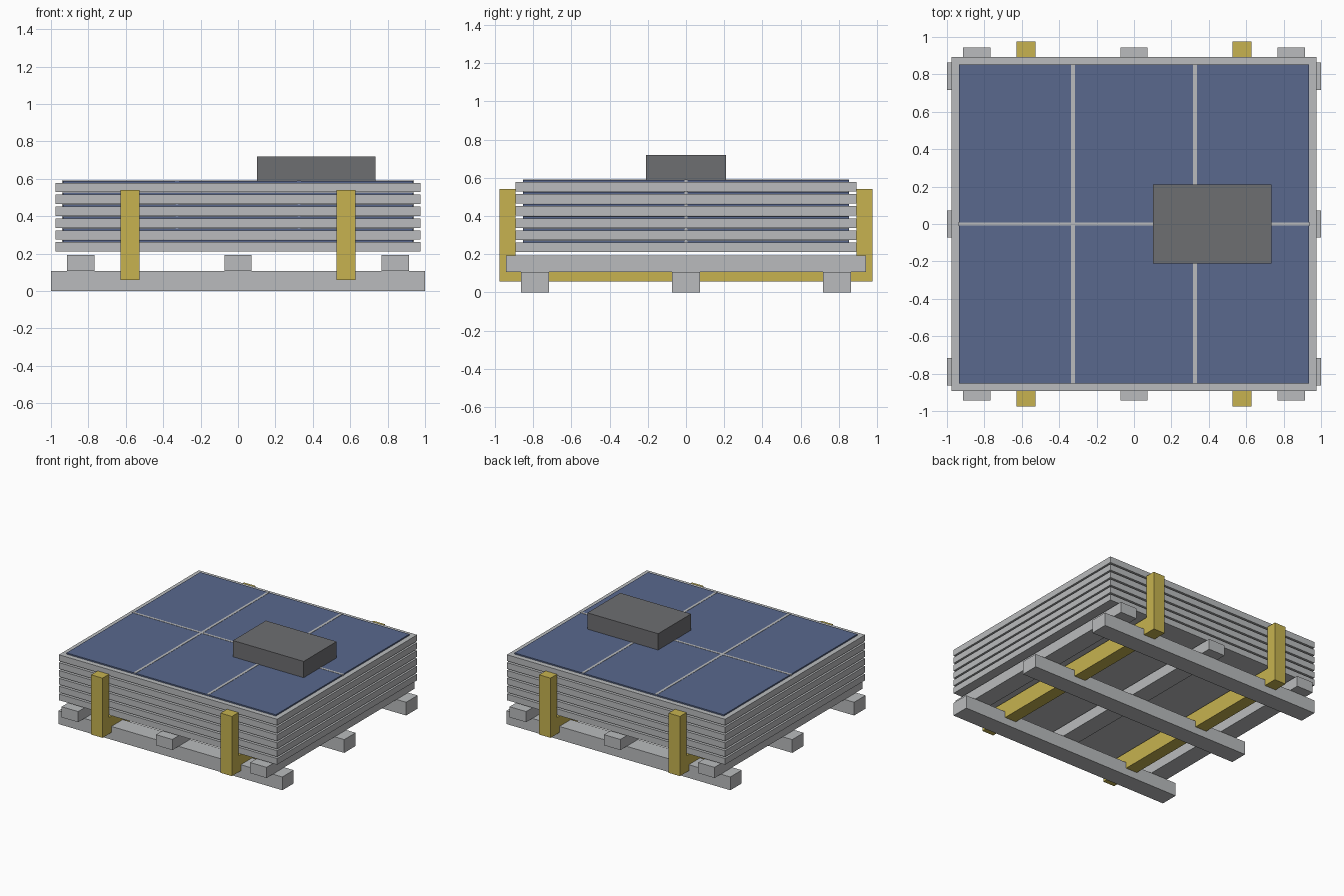
import bpy
import bmesh
from mathutils import Vector

cube = bpy.data.objects.get("Cube")
if cube:
    bpy.data.objects.remove(cube, do_unlink=True)


def material(name, r, g, b):
    m = bpy.data.materials.new(name)
    m.use_nodes = True
    m.diffuse_color = (r, g, b, 1)
    m.node_tree.nodes["Principled BSDF"].inputs["Base Color"].default_value = (r, g, b, 1)
    return m


grey = material("light grey metal", 0.49, 0.5, 0.51)
blue = material("blue glass", 0.10, 0.14, 0.27)
yellow = material("yellow strap", 0.57, 0.45, 0.08)
dark = material("dark grey box", 0.155, 0.157, 0.165)


def box(name, mat, x, y, z):
    """Box from (min, max) ranges along each axis."""
    bm = bmesh.new()
    bmesh.ops.create_cube(bm, size=1)
    size = Vector([r[1] - r[0] for r in (x, y, z)])
    mid = Vector([(r[0] + r[1]) / 2 for r in (x, y, z)])
    bmesh.ops.scale(bm, vec=size, verts=bm.verts)
    mesh = bpy.data.meshes.new(name)
    bm.to_mesh(mesh)
    bm.free()
    mesh.materials.append(mat)
    ob = bpy.data.objects.new(name, mesh)
    ob.location = mid
    bpy.context.collection.objects.link(ob)
    return ob


def around(c, half):
    return (c - half, c + half)


# Pallet: runners along x, bearers along y
for y in (-0.79, 0, 0.79):
    box("pallet_runner", grey, (-1, 1), around(y, 0.0725), (0, 0.107))
for x in (-0.842, 0, 0.842):
    box("pallet_bearer", grey, around(x, 0.0735), (-0.943, 0.943), (0.107, 0.193))

# Stacked panels: frame, glass and glazing bars
for i in range(6):
    base = 0.211 + 0.0634 * i
    top = base + 0.05
    box("panel_frame", grey, (-0.975, 0.975), (-0.893, 0.893), (base, top))
    box("panel_glass", blue, (-0.935, 0.935), (-0.853, 0.853), (top - 0.005, top + 0.0105))
    for x in (-0.326, 0.326):
        box("glazing_bar", grey, around(x, 0.01), (-0.853, 0.853), (top - 0.005, top + 0.0125))
    box("cross_glazing_bar", grey, (-0.94, 0.94), around(0, 0.009), (top - 0.005, top + 0.0125))

# Yellow cradles: lower beam with a post at each end
for x in (-0.578, 0.578):
    box("strap_beam", yellow, around(x, 0.051), (-0.9, 0.9), (0.058, 0.19))
    for y in (-0.934, 0.934):
        box("strap_post", yellow, around(x, 0.051), around(y, 0.042), (0.058, 0.54))

# Box resting on the top panel
box("control_box", dark, (0.102, 0.734), (-0.21, 0.21), (0.585, 0.72))
